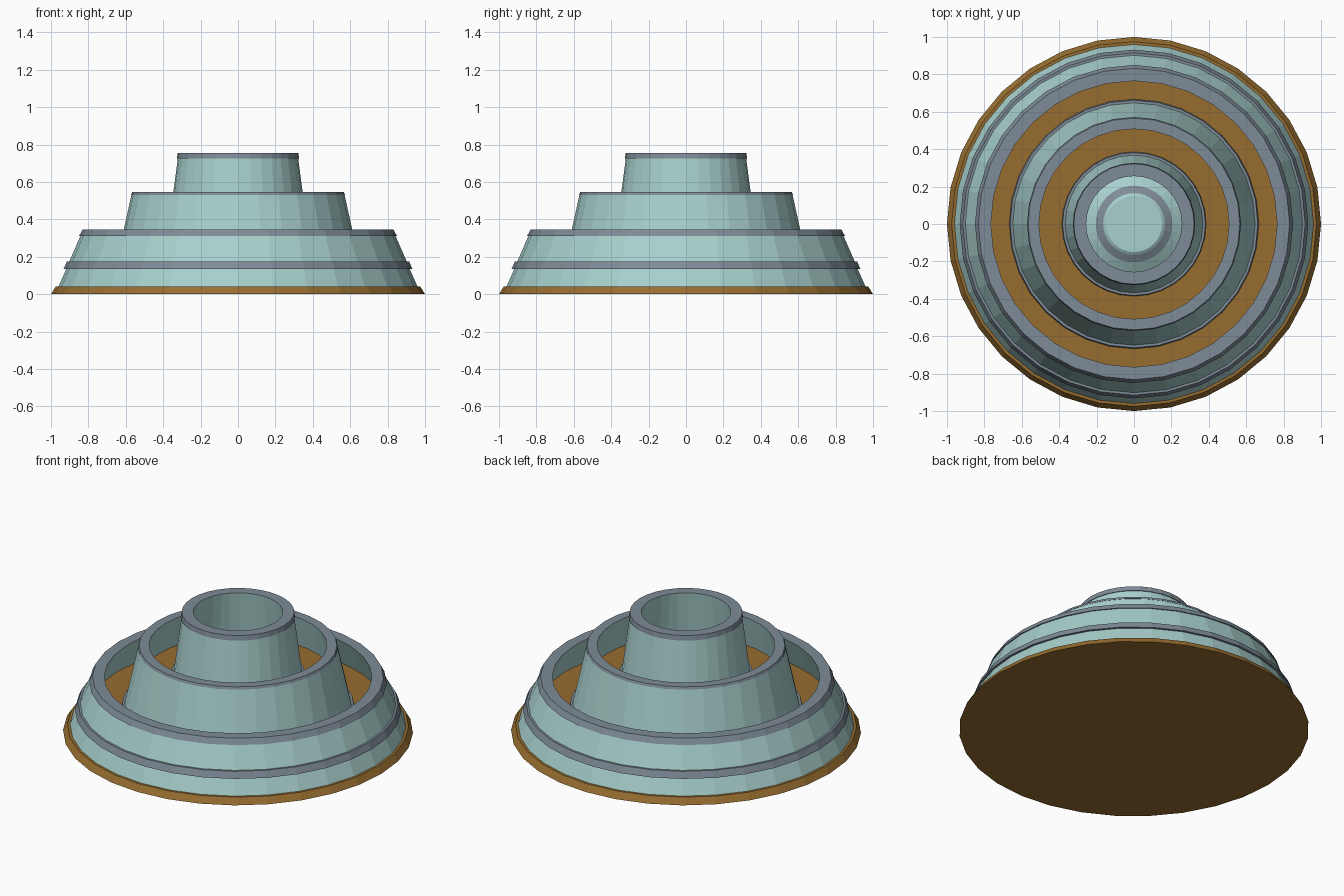
import bpy
import bmesh
from math import cos, sin, tau

SIDES = 32

cube = bpy.data.objects.get("Cube")
if cube:
    bpy.data.objects.remove(cube)


def material(name, rgb):
    mat = bpy.data.materials.new(name)
    mat.use_nodes = True
    colour = (*rgb, 1)
    mat.diffuse_color = colour
    mat.node_tree.nodes["Principled BSDF"].inputs["Base Color"].default_value = colour
    return mat


MATERIALS = [
    material("pale_teal", (0.39, 0.63, 0.61)),
    material("slate_grey", (0.21, 0.26, 0.31)),
    material("ochre_brown", (0.31, 0.155, 0.03)),
]
TEAL, GREY, BROWN = range(3)


def lathe(name, profile, closed=False):
    """Turn (radius, height, colour of the strip that follows) around z."""
    bm = bmesh.new()
    rings = []
    for r, z, _ in profile:
        if r == 0:
            rings.append([bm.verts.new((0, 0, z))] * SIDES)
        else:
            rings.append([bm.verts.new((r * cos(tau * i / SIDES), r * sin(tau * i / SIDES), z))
                          for i in range(SIDES)])
    count = len(profile) if closed else len(profile) - 1
    for k in range(count):
        low, high = rings[k], rings[(k + 1) % len(rings)]
        for i in range(SIDES):
            j = (i + 1) % SIDES
            corners = list(dict.fromkeys((low[i], low[j], high[j], high[i])))
            bm.faces.new(corners).material_index = profile[k][2]
    bmesh.ops.recalc_face_normals(bm, faces=bm.faces)
    mesh = bpy.data.meshes.new(name)
    bm.to_mesh(mesh)
    bm.free()
    for mat in MATERIALS:
        mesh.materials.append(mat)
    obj = bpy.data.objects.new(name, mesh)
    bpy.context.collection.objects.link(obj)
    return obj


# Ground plate
lathe("base_plate", [(0, 0, BROWN), (1, 0, BROWN), (0.975, 0.04, BROWN), (0, 0.04, BROWN)])

# Wide lower wall with a raised middle band and a raised rim
lathe("lower_wall", [
    (0.96, 0.04, TEAL), (0.918, 0.135, GREY),
    (0.932, 0.135, GREY), (0.915, 0.175, GREY),
    (0.902, 0.175, TEAL), (0.843, 0.31, GREY),
    (0.85, 0.31, GREY), (0.832, 0.345, GREY),
    (0.765, 0.345, TEAL), (0.89, 0.04, TEAL),
], closed=True)

# Middle wall with a foot band
lathe("middle_wall", [
    (0.672, 0.13, GREY), (0.662, 0.175, GREY),
    (0.648, 0.175, TEAL), (0.57, 0.53, GREY),
    (0.572, 0.53, GREY), (0.566, 0.545, GREY),
    (0.508, 0.545, TEAL), (0.595, 0.13, TEAL),
], closed=True)

# Top wall with a foot band
lathe("top_wall", [
    (0.388, 0.33, GREY), (0.382, 0.375, GREY),
    (0.368, 0.375, TEAL), (0.322, 0.725, GREY),
    (0.327, 0.725, GREY), (0.322, 0.755, GREY),
    (0.256, 0.755, TEAL), (0.305, 0.33, TEAL),
], closed=True)

# Recessed floors between the walls
for name, inner, outer, z in (("lower_floor", 0.62, 0.86, 0.15),
                              ("middle_floor", 0.33, 0.57, 0.345)):
    lathe(name, [(inner, z, BROWN), (outer, z, BROWN),
                 (outer, z - 0.01, BROWN), (inner, z - 0.01, BROWN)], closed=True)

# Shallow cap inside the top wall
lathe("centre_cap", [
    (0, 0.48, TEAL), (0.288, 0.48, TEAL), (0.205, 0.53, GREY),
    (0.165, 0.55, TEAL), (0.15, 0.56, TEAL), (0, 0.56, TEAL),
])
